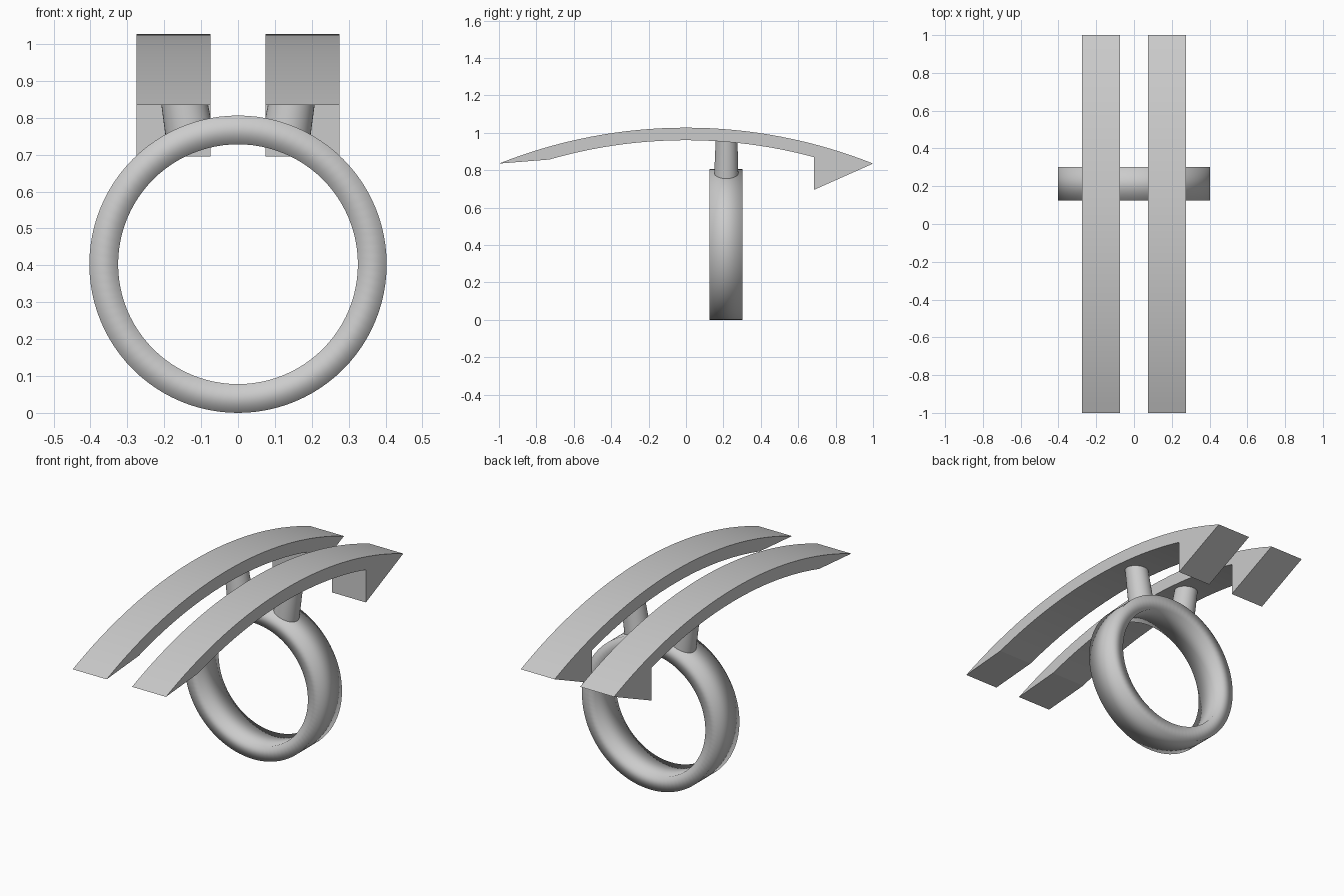
import bpy, bmesh, math
from mathutils import Vector

if "Cube" in bpy.data.objects:
    bpy.data.objects.remove(bpy.data.objects["Cube"])


def make_object(name, bm, smooth_angle):
    bmesh.ops.recalc_face_normals(bm, faces=bm.faces)
    mesh = bpy.data.meshes.new(name)
    bm.to_mesh(mesh)
    bm.free()
    ob = bpy.data.objects.new(name, mesh)
    bpy.context.collection.objects.link(ob)
    bpy.ops.object.select_all(action='DESELECT')
    ob.select_set(True)
    bpy.context.view_layer.objects.active = ob
    bpy.ops.object.shade_smooth_by_angle(angle=math.radians(smooth_angle))
    return ob


def arc(radius, top, y0, y1, steps):
    """Points of a shallow arch peaking at (y=0, z=top)."""
    a0, a1 = math.asin(y0 / radius), math.asin(y1 / radius)
    angles = [a0 + (a1 - a0) * i / steps for i in range(steps + 1)]
    return [(radius * math.sin(a), top - radius + radius * math.cos(a)) for a in angles]


# Finger ring: rectangular section spun round the y axis, softly shaded
ring_y, ring_z = 0.213, 0.403
bm = bmesh.new()
section = [(0.403, -0.088), (0.403, 0.088), (0.325, 0.088), (0.325, -0.088)]
steps = 96
loops = []
for i in range(steps):
    a = 2 * math.pi * i / steps
    loops.append([bm.verts.new((r * math.sin(a), ring_y + y, ring_z + r * math.cos(a)))
                  for r, y in section])
for i in range(steps):
    p, q = loops[i], loops[(i + 1) % steps]
    for j in range(4):
        k = (j + 1) % 4
        bm.faces.new((p[j], p[k], q[k], q[j]))
make_object("finger_ring", bm, 180)

# Arched blade profile with a tapered tail and a hooked barb
profile = arc(2.70, 1.027, -1, 1, 32)
profile += [(0.685, 0.695)]
profile += arc(2.633, 0.96, 0.685, -0.73, 24)

for side, label in ((-1, "left"), (1, "right")):
    # Blade: extruded profile
    bm = bmesh.new()
    face = bm.faces.new([bm.verts.new((side * 0.175 - 0.1, y, z)) for y, z in profile])
    new = bmesh.ops.extrude_face_region(bm, geom=[face])["geom"]
    bmesh.ops.translate(bm, vec=(0.2, 0, 0),
                        verts=[v for v in new if isinstance(v, bmesh.types.BMVert)])
    make_object(label + "_arched_blade", bm, 6)

    # Slightly tapered, outward leaning post joining ring and blade
    start, end = Vector((side * 0.128, 0.215, 0.735)), Vector((side * 0.167, 0.217, 0.968))
    axis = end - start
    bm = bmesh.new()
    bmesh.ops.create_cone(bm, cap_ends=True, segments=32, radius1=0.066,
                          radius2=0.058, depth=axis.length)
    rot = axis.to_track_quat('Z', 'Y').to_matrix().to_4x4()
    bmesh.ops.transform(bm, matrix=rot, verts=bm.verts)
    bmesh.ops.translate(bm, vec=(start + end) / 2, verts=bm.verts)
    make_object(label + "_post", bm, 30)
